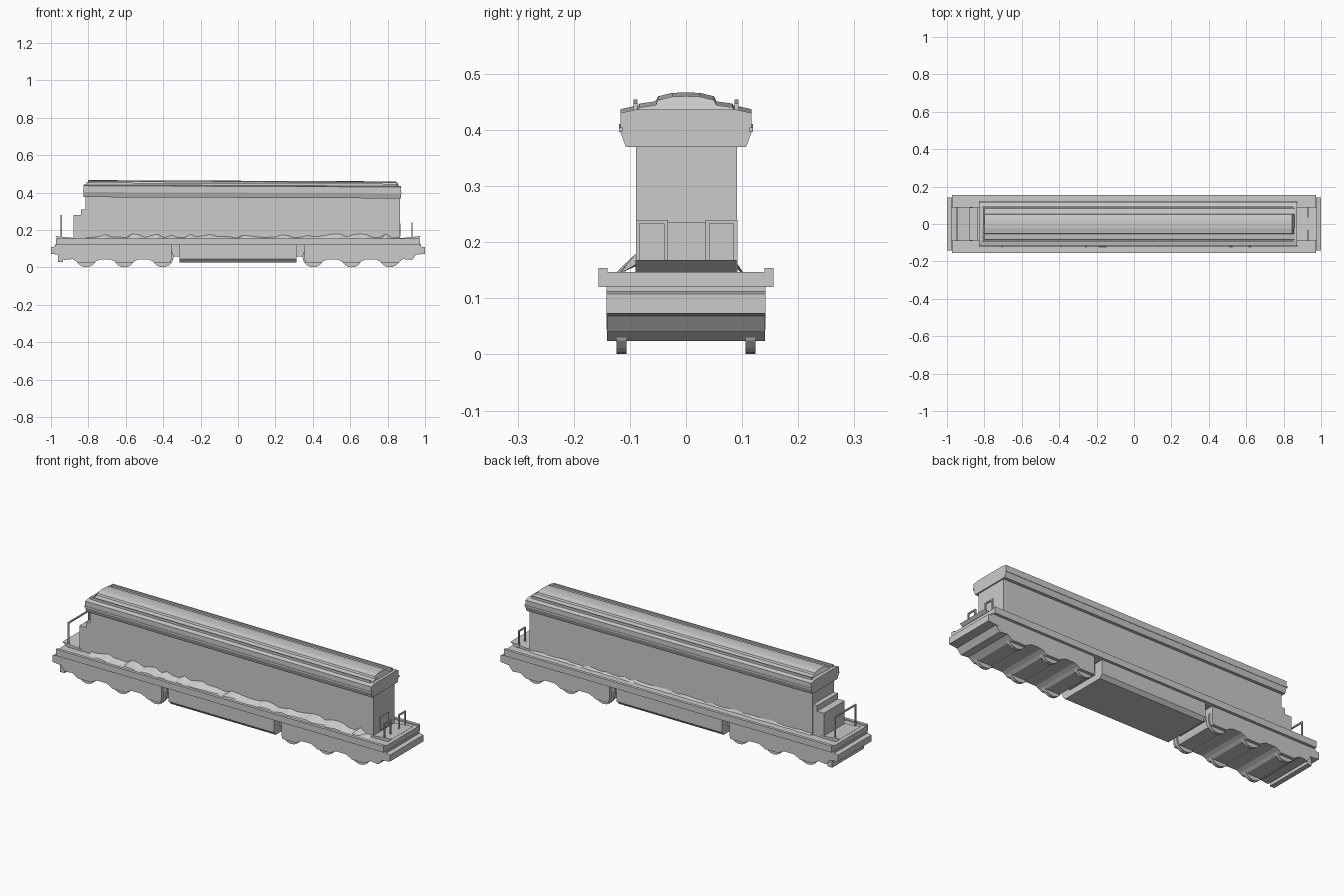
import bpy, bmesh, math, random
from mathutils import Vector

random.seed(4)
cube = bpy.data.objects.get("Cube")
if cube:
    bpy.data.objects.remove(cube, do_unlink=True)

grey = bpy.data.materials.new("plain grey")
grey.use_nodes = True
colour = (0.6, 0.6, 0.6, 1)
grey.diffuse_color = colour
grey.node_tree.nodes["Principled BSDF"].inputs["Base Color"].default_value = colour


def finish(name, bm):
    bmesh.ops.recalc_face_normals(bm, faces=bm.faces)
    mesh = bpy.data.meshes.new(name)
    bm.to_mesh(mesh)
    bm.free()
    mesh.materials.append(grey)
    obj = bpy.data.objects.new(name, mesh)
    bpy.context.collection.objects.link(obj)
    return obj


def extrude(name, points, offset):
    bm = bmesh.new()
    face = bm.faces.new([bm.verts.new(p) for p in points])
    result = bmesh.ops.extrude_face_region(bm, geom=[face], use_keep_orig=True)
    verts = [v for v in result["geom"] if isinstance(v, bmesh.types.BMVert)]
    bmesh.ops.translate(bm, verts=verts, vec=Vector(offset))
    return finish(name, bm)


def along_x(name, profile, x0, x1):
    return extrude(name, [(x0, y, z) for y, z in profile], (x1 - x0, 0, 0))


def along_y(name, profile, y0, y1):
    return extrude(name, [(x, y0, z) for x, z in profile], (0, y1 - y0, 0))


def box(name, x0, x1, y0, y1, z0, z1):
    return along_x(name, [(y0, z0), (y1, z0), (y1, z1), (y0, z1)], x0, x1)


def symmetric(half):
    return half + [(-y, z) for y, z in reversed(half) if y > 0]


# Hood, stepped nose and door frame
box("body", -0.815, 0.865, -0.089, 0.091, 0.13, 0.385)
along_y("nose_steps", [(-0.88, 0.14), (-0.88, 0.28), (-0.84, 0.28),
                       (-0.84, 0.31), (-0.81, 0.31), (-0.81, 0.14)], -0.088, 0.088)
box("end_door", 0.865, 0.87, -0.033, 0.036, 0.165, 0.235)

# Roof tiers, falling slightly towards the rear
eaves = symmetric([(0.107, 0.376), (0.117, 0.403), (0.117, 0.437), (0.09, 0.443)])
crown = symmetric([(0.09, 0.435), (0.083, 0.447), (0.054, 0.451),
                   (0.05, 0.46), (0.025, 0.466), (0, 0.467)])
roof = [along_x("roof_eaves", eaves, -0.825, 0.872),
        along_x("roof_crown", crown, -0.812, 0.857)]
for side in (-1, 1):
    roof.append(box("roof_edge_rail", -0.81, 0.85, side * 0.09 - 0.004,
                    side * 0.09 + 0.004, 0.44, 0.454))
    roof.append(box("eaves_moulding", -0.828, 0.875, side * 0.116 - 0.003,
                    side * 0.116 + 0.003, 0.403, 0.411))
for part in roof:
    for v in part.data.vertices:
        v.co.z -= 0.004 * (v.co.x + 0.8)
        # Pull in the crown at its ends
        if part.name == "roof_crown" and v.co.z > 0.446:
            v.co.x -= math.copysign(0.012, v.co.x)

# Running deck with end beams and sloped end plates
box("deck", -0.972, 0.972, -0.156, 0.156, 0.12, 0.147)
for side in (-1, 1):
    box("deck_edge", -0.972, 0.972, side * 0.148 - 0.008,
        side * 0.148 + 0.008, 0.121, 0.154)
    along_y("end_plate", [(side * 0.86, 0.145), (side * 0.86, 0.156),
                          (side * 0.978, 0.168), (side * 0.95, 0.145)], -0.09, 0.09)
    along_y("end_beam", [(side * 0.94, 0.122), (side * 0.978, 0.122),
                         (side * 0.978, 0.112), (side * 1.0, 0.108),
                         (side * 1.0, 0.073), (side * 0.94, 0.067)], -0.142, 0.142)

# Uneven sloping skirts where the hood meets the deck
for side, reach, height in ((-1, 0.035, 0.022), (1, 0.012, 0.01)):
    bm = bmesh.new()
    previous = None
    count = 48
    for i in range(count + 1):
        x = -0.81 + 1.67 * i / count
        low = bm.verts.new((x, side * (0.09 + reach * random.uniform(0.6, 1)), 0.146))
        high = bm.verts.new((x, side * 0.09, 0.15 + height * random.uniform(0.3, 1.4)))
        if previous:
            bm.faces.new((previous[0], low, high))
            bm.faces.new((previous[0], high, previous[1]))
        previous = (low, high)
    skirt = finish("hood_skirt", bm)

# Fuel tank and the frame spanning the gaps
tank = symmetric([(0.125, 0.027), (0.142, 0.045), (0.142, 0.125)])
along_x("fuel_tank", tank, -0.312, 0.312)
box("centre_frame", -0.4, 0.4, -0.09, 0.09, 0.06, 0.125)

# Trucks with scalloped lower edges and wheels
for side in (-1, 1):
    outline = [(0.356, 0.125), (0.356, 0.045), (0.365, 0.032)]
    for wheel_x in (0.402, 0.607, 0.812):
        outline += [(wheel_x - 0.055, 0.034), (wheel_x - 0.04, 0.024),
                    (wheel_x + 0.04, 0.024), (wheel_x + 0.055, 0.034)]
        if wheel_x < 0.8:
            outline += [(wheel_x + 0.075, 0.043), (wheel_x + 0.13, 0.043)]
    outline = outline[:2] + outline[4:]
    outline += [(0.885, 0.045), (0.93, 0.04), (0.955, 0.07), (0.955, 0.125)]
    along_y("truck", [(side * x, z) for x, z in outline], -0.141, 0.141)
    for wheel_x in (0.402, 0.607, 0.812):
        for y in (-0.115, 0.115):
            rim = [(side * wheel_x + 0.057 * math.cos(a * math.tau / 20),
                    0.058 + 0.057 * math.sin(a * math.tau / 20)) for a in range(20)]
            along_y("wheel", rim, y - 0.009, y + 0.009)

# Pilot block at the nose end
box("pilot", -0.962, -0.935, -0.135, 0.135, 0.028, 0.08)


def handrail(name, x, y0, y1, top):
    t = 0.0035
    for y in (y0, y1):
        box(name + "_post", x - t, x + t, y - t, y + t, 0.14, top)
    box(name + "_bar", x - t, x + t, y0 - t, y1 + t, top - 2 * t, top)


# One wide rail at the nose, two short ones at the other end
handrail("nose_handrail", -0.945, -0.086, 0.086, 0.28)
handrail("rear_handrail", 0.93, -0.086, -0.036, 0.24)
handrail("rear_handrail", 0.93, 0.038, 0.088, 0.24)
